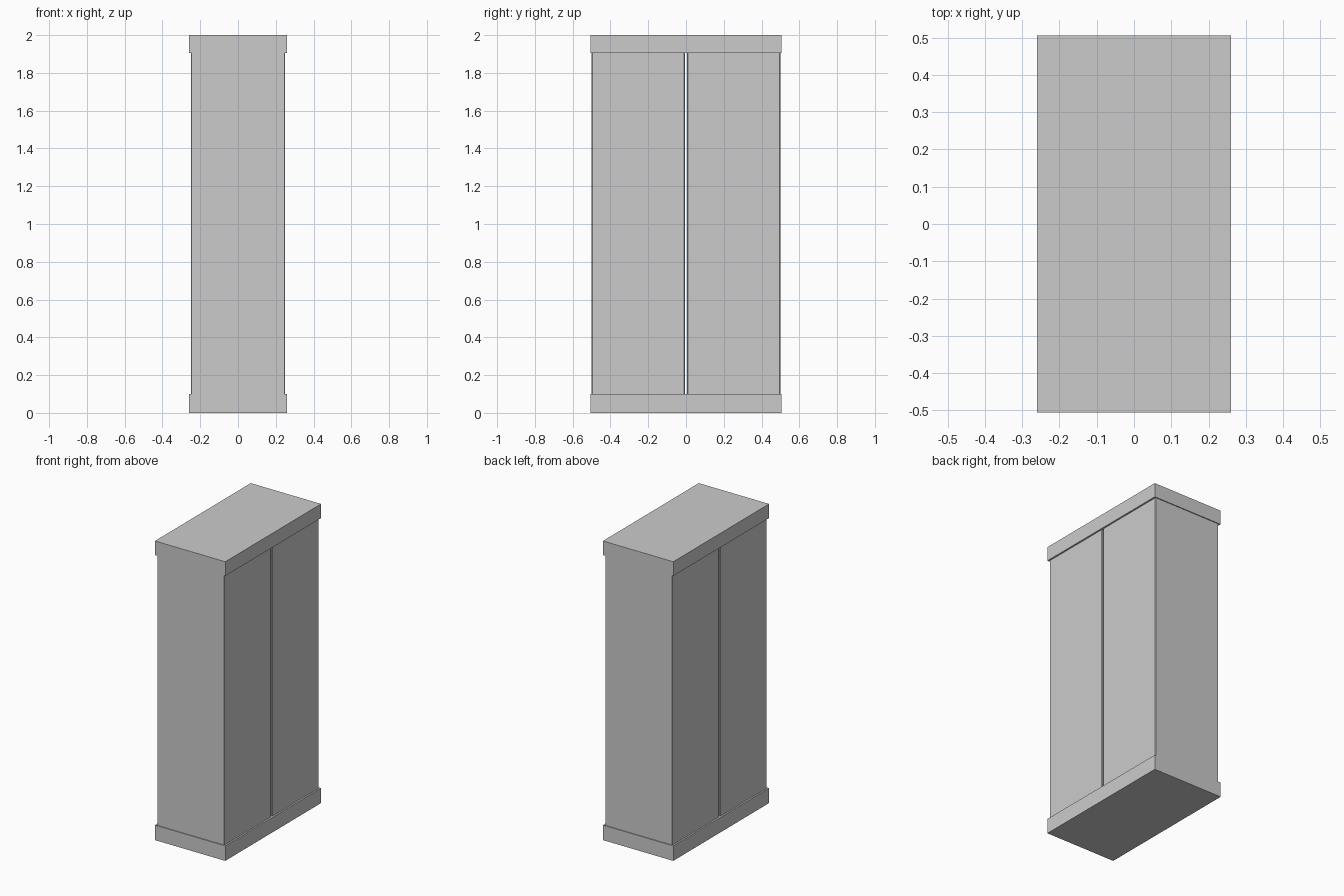
import bpy

if "Cube" in bpy.data.objects:
    bpy.data.objects.remove(bpy.data.objects["Cube"])


def box(name, x, y, z, bevel=0.0):
    """Box from (min, max) ranges, optionally with a small chamfer."""
    bpy.ops.mesh.primitive_cube_add(
        size=1, location=[(a + b) / 2 for a, b in (x, y, z)])
    ob = bpy.context.object
    ob.name = name
    ob.scale = [b - a for a, b in (x, y, z)]
    bpy.ops.object.transform_apply(location=False, rotation=False, scale=True)
    if bevel:
        mod = ob.modifiers.new("chamfer", 'BEVEL')
        mod.width = bevel
        mod.segments = 1
    return ob


# plinth and top cap, slightly wider than the body
box("base_plinth", (-0.26, 0.26), (-0.506, 0.506), (0.0, 0.1))
box("top_cap", (-0.26, 0.26), (-0.506, 0.506), (1.905, 2.0))

# two tall cabinet halves with a narrow slit between, ends set into the caps
for name, y in (("cabinet_front_half", (-0.5, -0.006)),
                ("cabinet_back_half", (0.006, 0.5))):
    box(name, (-0.249, 0.249), y, (0.08, 1.925), bevel=0.004)
